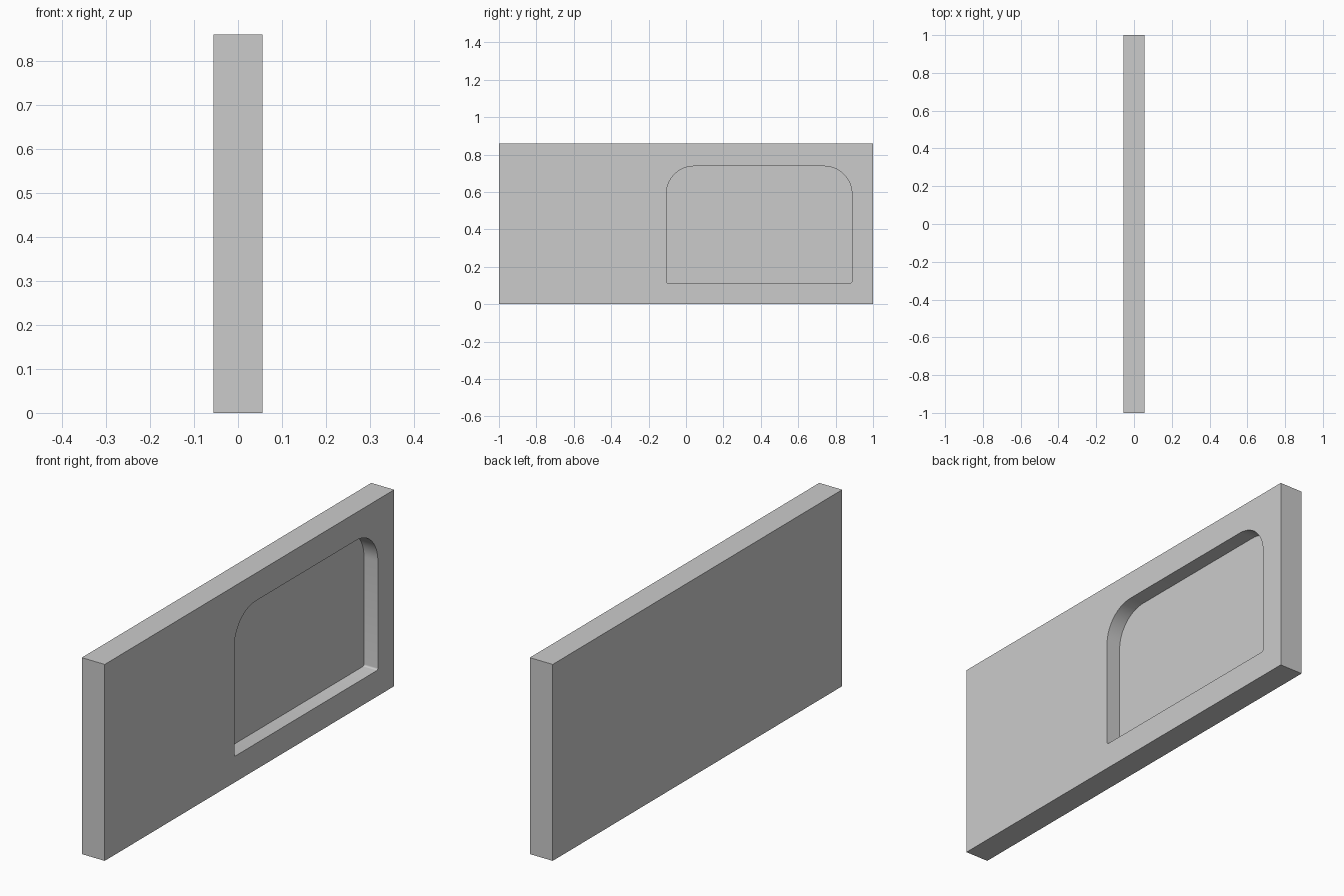
import bpy, bmesh, math

if "Cube" in bpy.data.objects:
    bpy.data.objects.remove(bpy.data.objects["Cube"], do_unlink=True)

THICK, LENGTH, HEIGHT = 0.111, 2.0, 0.859
DEPTH = 0.067                       # recess depth into the +x face
Y0, Y1, Z0, Z1 = -0.105, 0.887, 0.114, 0.738
TOP_R, LOW_R = 0.148, 0.008         # recess corner radii

grey = bpy.data.materials.new("light_grey")
grey.use_nodes = True
colour = (0.6, 0.6, 0.6, 1)
grey.diffuse_color = colour
grey.node_tree.nodes["Principled BSDF"].inputs["Base Color"].default_value = colour


def prism(name, outline, x0, x1):
    """Extrude a (y, z) outline along x."""
    bm = bmesh.new()
    face = bm.faces.new([bm.verts.new((x0, y, z)) for y, z in outline])
    ext = bmesh.ops.extrude_face_region(bm, geom=[face])
    verts = [g for g in ext["geom"] if isinstance(g, bmesh.types.BMVert)]
    bmesh.ops.translate(bm, verts=verts, vec=(x1 - x0, 0, 0))
    bmesh.ops.recalc_face_normals(bm, faces=bm.faces)
    mesh = bpy.data.meshes.new(name)
    bm.to_mesh(mesh)
    bm.free()
    mesh.materials.append(grey)
    obj = bpy.data.objects.new(name, mesh)
    bpy.context.collection.objects.link(obj)
    return obj


def corner(y, z, r, start, steps):
    """Quarter-circle points about a corner centre."""
    angles = [math.radians(start + 90 * i / steps) for i in range(steps + 1)]
    return [(y + r * math.cos(a), z + r * math.sin(a)) for a in angles]


# Flat slab
half = LENGTH / 2
panel = prism("panel", [(-half, 0), (half, 0), (half, HEIGHT), (-half, HEIGHT)],
              -THICK / 2, THICK / 2)

# Recess with large upper corners and nearly square lower ones
outline = (corner(Y1 - TOP_R, Z1 - TOP_R, TOP_R, 0, 16)
           + corner(Y0 + TOP_R, Z1 - TOP_R, TOP_R, 90, 16)
           + corner(Y0 + LOW_R, Z0 + LOW_R, LOW_R, 180, 4)
           + corner(Y1 - LOW_R, Z0 + LOW_R, LOW_R, 270, 4))
cutter = prism("recess_cutter", outline, THICK / 2 - DEPTH, THICK)
cutter.hide_render = True

cut = panel.modifiers.new("recess", "BOOLEAN")
cut.operation = "DIFFERENCE"
cut.solver = "EXACT"
cut.object = cutter

# Apply the cut and drop the cutter
bpy.ops.object.select_all(action="DESELECT")
panel.select_set(True)
bpy.context.view_layer.objects.active = panel
bpy.ops.object.modifier_apply(modifier=cut.name)
bpy.data.objects.remove(cutter, do_unlink=True)
bpy.ops.object.shade_smooth_by_angle(angle=math.radians(30))
